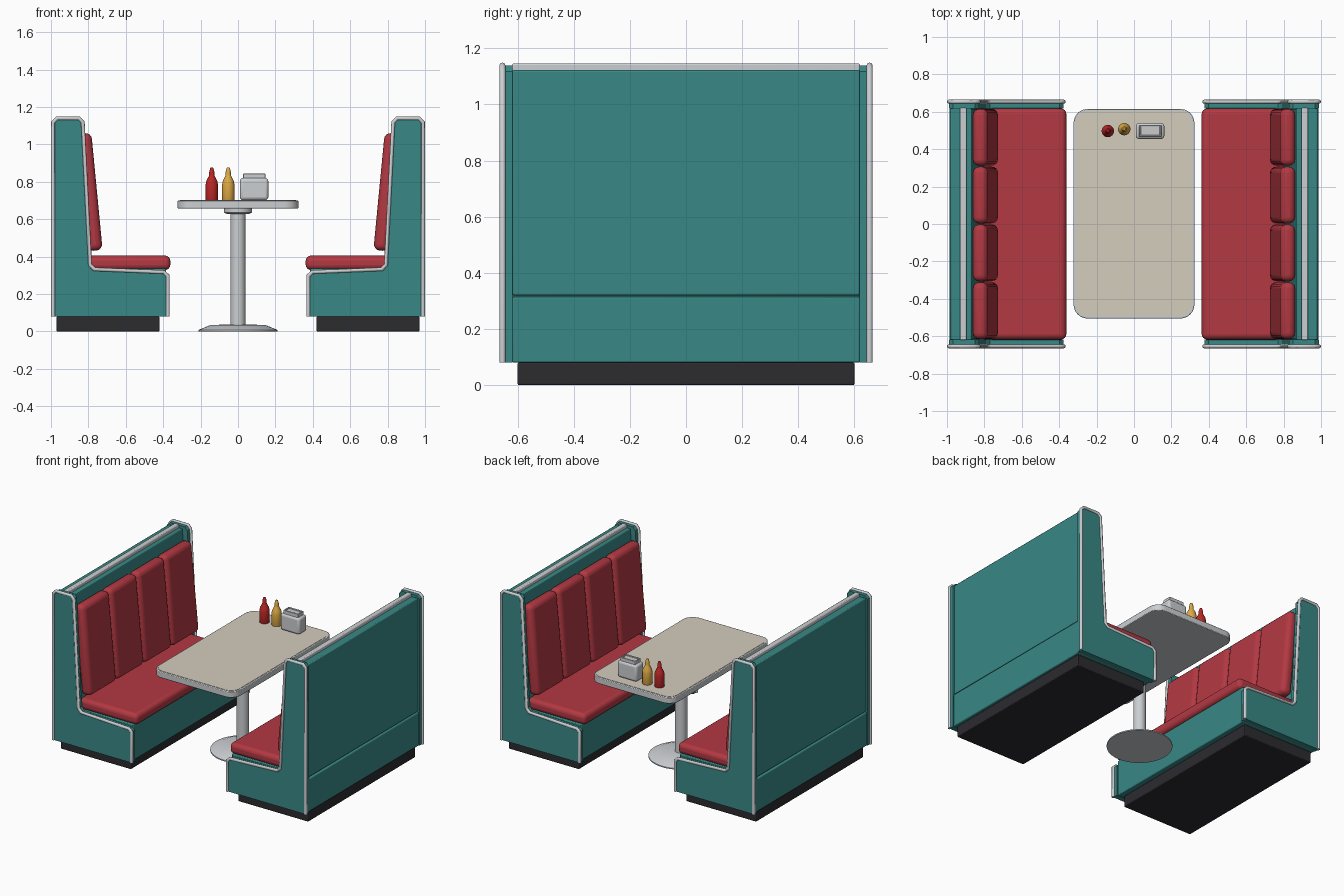
import bpy, bmesh, math
from mathutils import Matrix

if "Cube" in bpy.data.objects:
    bpy.data.objects.remove(bpy.data.objects["Cube"])


def material(name, rgb):
    m = bpy.data.materials.new(name)
    m.diffuse_color = (*rgb, 1)
    m.use_nodes = True
    m.node_tree.nodes["Principled BSDF"].inputs["Base Color"].default_value = m.diffuse_color
    return m


TEAL = material("teal_panel", (0.04, 0.25, 0.24))
RED = material("red_vinyl", (0.45, 0.04, 0.055))
DARK = material("dark_kick", (0.025, 0.025, 0.03))
CREAM = material("cream_laminate", (0.66, 0.61, 0.51))
CHROME = material("chrome", (0.6, 0.62, 0.64))
KETCHUP = material("red_bottle", (0.5, 0.02, 0.02))
MUSTARD = material("yellow_bottle", (0.72, 0.4, 0.06))


def finish(name, bm, mat, bevel=0, segments=2, smooth=True):
    bmesh.ops.recalc_face_normals(bm, faces=bm.faces)
    me = bpy.data.meshes.new(name)
    bm.to_mesh(me)
    bm.free()
    ob = bpy.data.objects.new(name, me)
    bpy.context.collection.objects.link(ob)
    me.materials.append(mat)
    if bevel:
        b = ob.modifiers.new("bevel", 'BEVEL')
        b.width, b.segments, b.limit_method = bevel, segments, 'ANGLE'
    if smooth:
        bpy.ops.object.select_all(action='DESELECT')
        ob.select_set(True)
        bpy.context.view_layer.objects.active = ob
        bpy.ops.object.shade_smooth_by_angle(angle=math.radians(35))
    return ob


def box(name, x, y, z, mat, bevel=0, segments=2):
    """Box from (min, max) pairs."""
    bm = bmesh.new()
    bmesh.ops.create_cube(bm, size=1)
    for v in bm.verts:
        v.co = [(p[0] + p[1]) / 2 + c * (p[1] - p[0]) for c, p in zip(v.co, (x, y, z))]
    return finish(name, bm, mat, bevel, segments)


def prism(name, pts, y0, y1, mat, bevel=0):
    """XZ profile extruded along y."""
    bm = bmesh.new()
    f = bm.faces.new([bm.verts.new((x, y0, z)) for x, z in pts])
    r = bmesh.ops.extrude_face_region(bm, geom=[f])
    for v in r["geom"]:
        if isinstance(v, bmesh.types.BMVert):
            v.co.y = y1
    return finish(name, bm, mat, bevel)


def lathe(name, profile, x, y, mat, n=32):
    """Revolve (radius, z) rings about a vertical axis, with end caps."""
    bm = bmesh.new()
    rings = [[bm.verts.new((x + r * math.cos(2 * math.pi * i / n),
                            y + r * math.sin(2 * math.pi * i / n), z)) for i in range(n)]
             for r, z in profile]
    for a, b in zip(rings, rings[1:]):
        for i in range(n):
            j = (i + 1) % n
            bm.faces.new((a[i], a[j], b[j], b[i]))
    bm.faces.new(rings[0][::-1])
    bm.faces.new(rings[-1])
    return finish(name, bm, mat)


def rounded_slab(name, hx, hy, cy, r, z0, z1, mat, bevel):
    bm = bmesh.new()
    vs = []
    for k, (sx, sy) in enumerate(((1, 1), (-1, 1), (-1, -1), (1, -1))):
        for i in range(9):
            a = math.pi / 2 * (k + i / 8)
            vs.append(bm.verts.new((sx * (hx - r) + r * math.cos(a),
                                    cy + sy * (hy - r) + r * math.sin(a), z0)))
    f = bm.faces.new(vs)
    r = bmesh.ops.extrude_face_region(bm, geom=[f])
    for v in r["geom"]:
        if isinstance(v, bmesh.types.BMVert):
            v.co.z = z1
    return finish(name, bm, mat, bevel)


def trim(name, pts, y):
    """Chrome edge moulding following a profile."""
    cu = bpy.data.curves.new(name, 'CURVE')
    cu.dimensions = '3D'
    cu.bevel_depth, cu.bevel_resolution, cu.use_fill_caps = 0.011, 2, True
    sp = cu.splines.new('POLY')
    sp.points.add(len(pts) - 1)
    for p, (x, z) in zip(sp.points, pts):
        p.co = (x, y, z, 1)
    cu.materials.append(CHROME)
    bpy.context.collection.objects.link(bpy.data.objects.new(name, cu))


# Side profiles of the left booth; the right booth mirrors x
END = [(-.989, .08), (-.989, 1.118), (-.967, 1.139), (-.85, 1.139), (-.83, 1.118), (-.791, .355),
       (-.769, .332), (-.397, .317), (-.376, .297), (-.376, .08)]
BACK = [(-.98, .32), (-.98, 1.122), (-.868, 1.122), (-.795, .32)]
BASE = [(-.986, .08), (-.986, .314), (-.8, .335), (-.385, .335), (-.385, .08)]

for side, s in (("left", 1), ("right", -1)):
    def mx(pts):
        return [(s * x, z) for x, z in pts]

    def span(a, b):
        return tuple(sorted((s * a, s * b)))

    # end panels with chrome edging
    for end, e in (("front", -1), ("back", 1)):
        prism(f"{side}_{end}_end_panel", mx(END), e * .618, e * .656, TEAL)
        trim(f"{side}_{end}_edge_trim", mx(END), e * .654)

    # bench carcass, kick plinth and top rail
    prism(f"{side}_backrest_body", mx(BACK), -.62, .62, TEAL, .006)
    prism(f"{side}_bench_base", mx(BASE), -.62, .62, TEAL, .006)
    box(f"{side}_kick_plinth", span(-.97, -.42), (-.6, .6), (0, .08), DARK, .005)
    box(f"{side}_top_rail", span(-.93, -.895), (-.62, .62), (1.115, 1.146), CHROME, .006)

    # seat cushion and four channelled back cushions
    box(f"{side}_seat_cushion", span(-.83, -.362), (-.617, .617), (.328, .405), RED, .028, 4)
    for i in range(4):
        y = -.4635 + .309 * i
        bm = bmesh.new()
        bmesh.ops.create_cube(bm, size=1)
        bm.transform(Matrix.Translation((s * -.794, y, .745))
                     @ Matrix.Rotation(math.radians(-5.5 * s), 4, 'Y')
                     @ Matrix.Diagonal((.08, .304, .63, 1)))
        finish(f"{side}_back_cushion_{i + 1}", bm, RED, .033, 4)

# table: metal-edged top, laminate, pedestal
TY = .055
rounded_slab("table_edge", .323, .56, TY, .075, .657, .7, CHROME, .004)
rounded_slab("table_laminate", .311, .548, TY, .064, .69, .702, CREAM, 0)
lathe("table_base", [(.21, 0), (.21, .008), (.15, .033), (.045, .038)], 0, TY, CHROME, 48)
lathe("table_column", [(.04, .03), (.04, .645)], 0, TY, CHROME)
lathe("table_flange", [(.06, .628), (.075, .636), (.075, .658)], 0, TY, CHROME)

# sauce bottles
for name, x, y, mat in (("red_sauce_bottle", -.14, .497, KETCHUP),
                        ("yellow_sauce_bottle", -.052, .507, MUSTARD)):
    lathe(name, [(.031, .7), (.033, .705), (.033, .785), (.029, .805), (.016, .83),
                 (.014, .838), (.014, .852), (.009, .872), (.006, .876)], x, y, mat, 24)

# napkin dispenser: body, rim frame and napkins
box("napkin_holder_body", (.01, .162), (.455, .54), (.702, .82), CHROME, .016, 3)
for n, x, y in (("front", (.028, .146), (.466, .475)), ("back", (.028, .146), (.52, .529)),
                ("left", (.028, .037), (.47, .525)), ("right", (.137, .146), (.47, .525))):
    box(f"napkin_holder_rim_{n}", x, y, (.81, .843), CHROME, .003)
box("napkins", (.036, .138), (.474, .521), (.81, .836), material("paper", (.8, .8, .8)))
